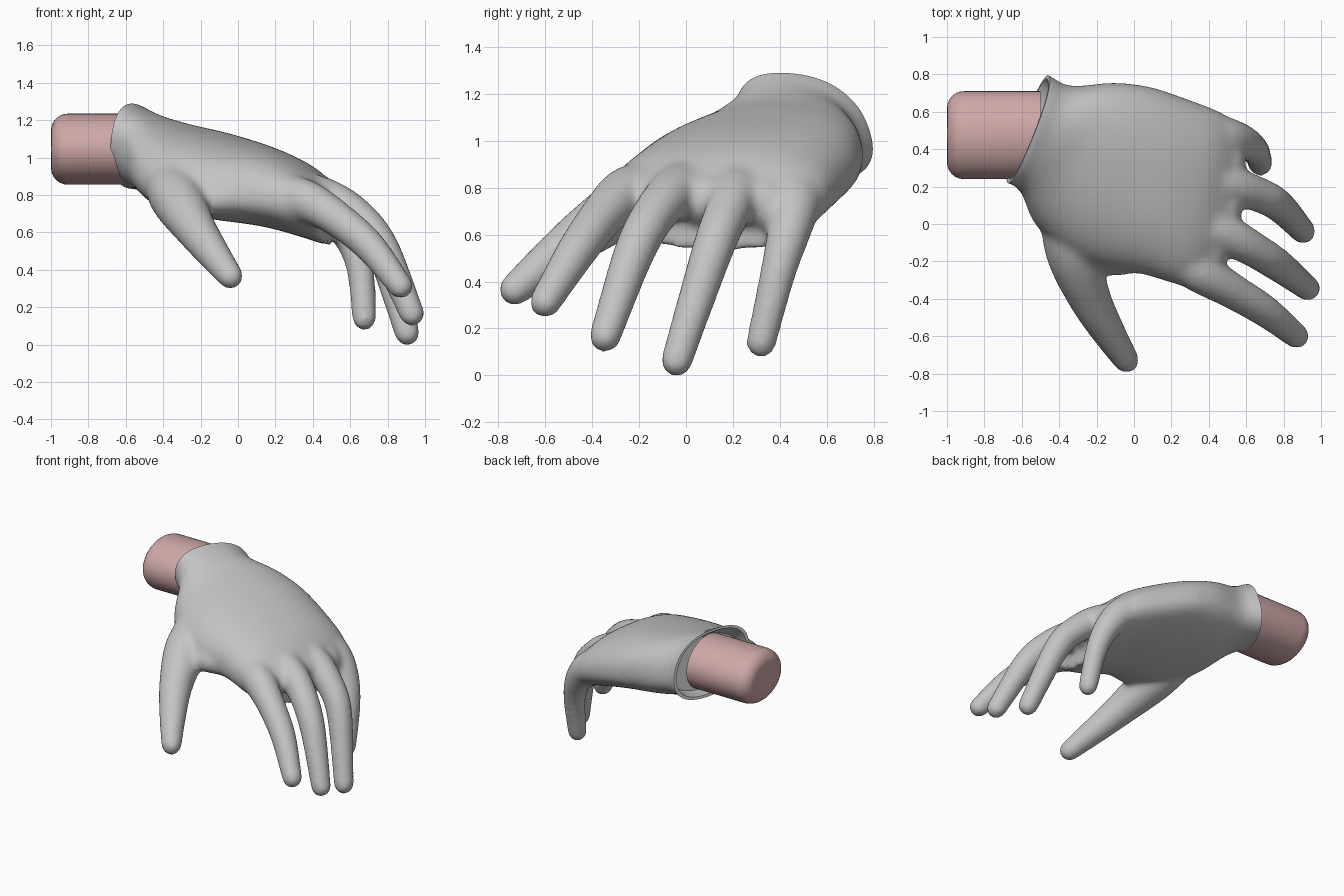
import bpy, bmesh, math
from mathutils import Vector

if "Cube" in bpy.data.objects:
    bpy.data.objects.remove(bpy.data.objects["Cube"])


def material(name, col):
    m = bpy.data.materials.new(name)
    m.diffuse_color = (*col, 1)
    m.use_nodes = True
    m.node_tree.nodes["Principled BSDF"].inputs["Base Color"].default_value = m.diffuse_color
    return m


grey = material("glove grey", (0.55, 0.55, 0.55))
pink = material("skin pink", (0.62, 0.39, 0.39))


def spline(pts, steps):
    """Catmull-Rom through tuples of any length."""
    out = []
    for i in range(len(pts) - 1):
        a, b, c, d = (pts[max(i - 1, 0)], pts[i], pts[i + 1], pts[min(i + 2, len(pts) - 1)])
        for s in range(steps):
            t = s / steps
            out.append(tuple(0.5 * (2 * q + (r - p) * t + (2 * p - 5 * q + 4 * r - w) * t * t
                             + (3 * q - p - 3 * r + w) * t ** 3) for p, q, r, w in zip(a, b, c, d)))
    return out + [pts[-1]]


def ring(sec, scale=1.0, power=0.86, n=48):
    """Closed section: two side points, top and bottom height, sideways lean."""
    a, b, top, bot, lean = Vector(sec[0:3]), Vector(sec[3:6]), sec[6], sec[7], sec[8]
    mid, half = (a + b) / 2, (b - a) / 2
    out = []
    for i in range(n):
        t = math.tau * i / n
        c, s = math.cos(t), math.sin(t)
        up = scale * math.copysign(abs(s) ** power, s)
        p = mid + half * scale * math.copysign(abs(c) ** power, c)
        p += Vector((-0.2 * lean, lean, (top - mid.z) if s > 0 else (mid.z - bot))) * up
        out.append(p)
    return out


def loft(bm, rings):
    vs = [[bm.verts.new(p) for p in r] for r in rings]
    n = len(vs[0])
    for r0, r1 in zip(vs, vs[1:]):
        for i in range(n):
            bm.faces.new((r0[i], r0[(i + 1) % n], r1[(i + 1) % n], r1[i]))
    bm.faces.new(vs[0][::-1])
    bm.faces.new(vs[-1])


def make(name, bm, mat):
    bmesh.ops.recalc_face_normals(bm, faces=bm.faces[:])
    me = bpy.data.meshes.new(name)
    bm.to_mesh(me)
    bm.free()
    me.materials.append(mat)
    ob = bpy.data.objects.new(name, me)
    bpy.context.collection.objects.link(ob)
    return ob


def activate(ob):
    bpy.ops.object.select_all(action='DESELECT')
    ob.select_set(True)
    bpy.context.view_layer.objects.active = ob


# Palm sections from cuff to knuckles: thumb side, little-finger side, top, bottom, lean
rim = (-0.68, 0.23, 1.08, -0.45, 0.785, 1.04, 1.29, 0.835, -0.07)
neck = (-0.605, 0.17, 1.01, -0.34, 0.735, 0.99, 1.24, 0.81, -0.04)
palm = [
    (-0.77, 0.26, 1.09, -0.54, 0.82, 1.05, 1.31, 0.83, -0.08),
    rim,
    neck,
    (-0.515, -0.02, 0.89, -0.12, 0.755, 0.93, 1.18, 0.73, 0),
    (-0.27, -0.21, 0.80, 0.08, 0.735, 0.87, 1.125, 0.68, 0),
    (0.05, -0.27, 0.79, 0.28, 0.67, 0.81, 1.055, 0.63, 0),
    (0.27, -0.33, 0.76, 0.46, 0.60, 0.75, 0.965, 0.57, 0),
    (0.43, -0.29, 0.71, 0.55, 0.54, 0.69, 0.87, 0.525, 0),
]
bm = bmesh.new()
loft(bm, [ring(s) for s in spline(palm, 5)])

# Digits and the webs between them: x, y, z, radius along each path
digits = {
    "thumb": [(-0.38, 0.06, 0.88, 0.13), (-0.325, -0.16, 0.78, 0.145), (-0.235, -0.40, 0.63, 0.115),
              (-0.135, -0.58, 0.49, 0.092), (-0.04, -0.73, 0.365, 0.071)],
    "index": [(0.24, -0.18, 0.79, 0.12), (0.36, -0.26, 0.77, 0.115), (0.52, -0.355, 0.68, 0.098),
              (0.70, -0.465, 0.53, 0.088), (0.87, -0.60, 0.312, 0.07)],
    "middle": [(0.30, 0.02, 0.82, 0.11), (0.46, -0.04, 0.785, 0.11), (0.62, -0.125, 0.70, 0.098),
               (0.77, -0.22, 0.525, 0.09), (0.93, -0.345, 0.165, 0.07)],
    "ring": [(0.32, 0.24, 0.82, 0.11), (0.48, 0.215, 0.775, 0.11), (0.63, 0.17, 0.68, 0.098),
             (0.765, 0.105, 0.51, 0.09), (0.905, -0.04, 0.062, 0.07)],
    "little": [(0.32, 0.47, 0.79, 0.11), (0.46, 0.465, 0.74, 0.115), (0.575, 0.44, 0.62, 0.096),
               (0.65, 0.39, 0.43, 0.078), (0.675, 0.32, 0.14, 0.067)],
    "web_thumb": [(-0.28, -0.08, 0.82, 0.10), (-0.14, -0.19, 0.78, 0.085), (0.02, -0.18, 0.78, 0.08)],
    "web_1": [(0.26, -0.11, 0.80, 0.12), (0.385, -0.15, 0.755, 0.115)],
    "web_2": [(0.33, 0.10, 0.80, 0.13), (0.46, 0.085, 0.745, 0.12)],
    "web_3": [(0.36, 0.35, 0.78, 0.13), (0.48, 0.335, 0.73, 0.12)],
}
for path in digits.values():
    for x, y, z, r in spline(path, 14):
        ball = bmesh.ops.create_icosphere(bm, subdivisions=3, radius=r)
        bmesh.ops.translate(bm, verts=ball["verts"], vec=(x, y, z))
glove = make("glove", bm, grey)

# Fuse palm and digits into one smooth skin
rem = glove.modifiers.new("fuse", 'REMESH')
rem.mode, rem.voxel_size = 'VOXEL', 0.016
smo = glove.modifiers.new("soften", 'SMOOTH')
smo.factor, smo.iterations = 0.5, 24

# Cutter trims the cuff flat and hollows its opening
out_dir = Vector((-0.93, 0.37, 0.0))
bm = bmesh.new()
big = ring(rim, 1.5)
loft(bm, [[p + out_dir * 0.4 for p in big], big, ring(rim, 0.92), ring(neck, 0.85)])
cutter = make("cuff_cutter", bm, grey)
cut = glove.modifiers.new("opening", 'BOOLEAN')
cut.operation, cut.object, cut.solver = 'DIFFERENCE', cutter, 'EXACT'
activate(glove)
bpy.ops.object.convert(target='MESH')
bpy.ops.object.shade_smooth_by_angle(angle=math.radians(40))
bpy.data.objects.remove(cutter)

# Forearm: oval cylinder with a rounded end
prof = [(-1.0 + 0.09 * (1 - math.sin(a)), 0.09 * (1 - math.cos(a)))
        for a in (math.pi / 2 * k / 6 for k in range(6, -1, -1))] + [(-0.50, 0.0)]
bm = bmesh.new()
loft(bm, [[Vector((x, 0.475 + (0.235 - d) * math.cos(math.tau * i / 48),
                   1.045 + (0.19 - d) * math.sin(math.tau * i / 48))) for i in range(48)]
          for x, d in prof])
arm = make("forearm", bm, pink)
activate(arm)
bpy.ops.object.shade_smooth_by_angle(angle=math.radians(40))
